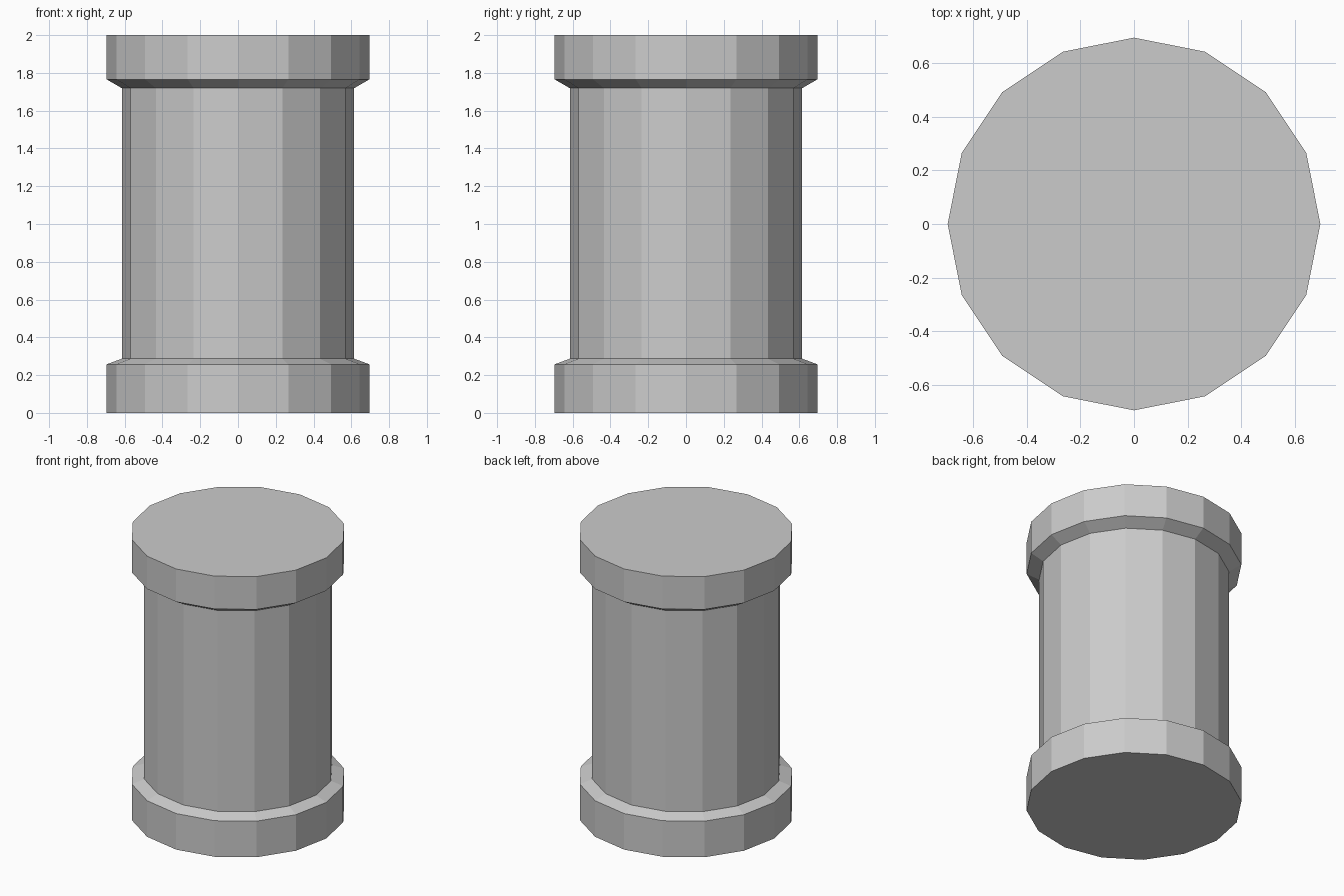
import bpy, bmesh
from math import cos, sin, tau

if "Cube" in bpy.data.objects:
    bpy.data.objects.remove(bpy.data.objects["Cube"])

SIDES = 16
R_END, R_SHAFT = 0.696, 0.615

# Pillar profile (radius, height): base collar, shaft, top collar
profile = [
    (R_END, 0.0), (R_END, 0.257), (R_SHAFT, 0.287),
    (R_SHAFT, 1.719), (R_END, 1.766), (R_END, 2.0),
]

bm = bmesh.new()
rings = [[bm.verts.new((r * cos(tau * i / SIDES), r * sin(tau * i / SIDES), z))
          for i in range(SIDES)] for r, z in profile]

# Side walls
for low, high in zip(rings, rings[1:]):
    for i in range(SIDES):
        j = (i + 1) % SIDES
        bm.faces.new((low[i], low[j], high[j], high[i]))

# Flat end caps
bm.faces.new(rings[0][::-1])
bm.faces.new(rings[-1])

mesh = bpy.data.meshes.new("pillar")
bm.to_mesh(mesh)
bm.free()
bpy.context.collection.objects.link(bpy.data.objects.new("pillar", mesh))
